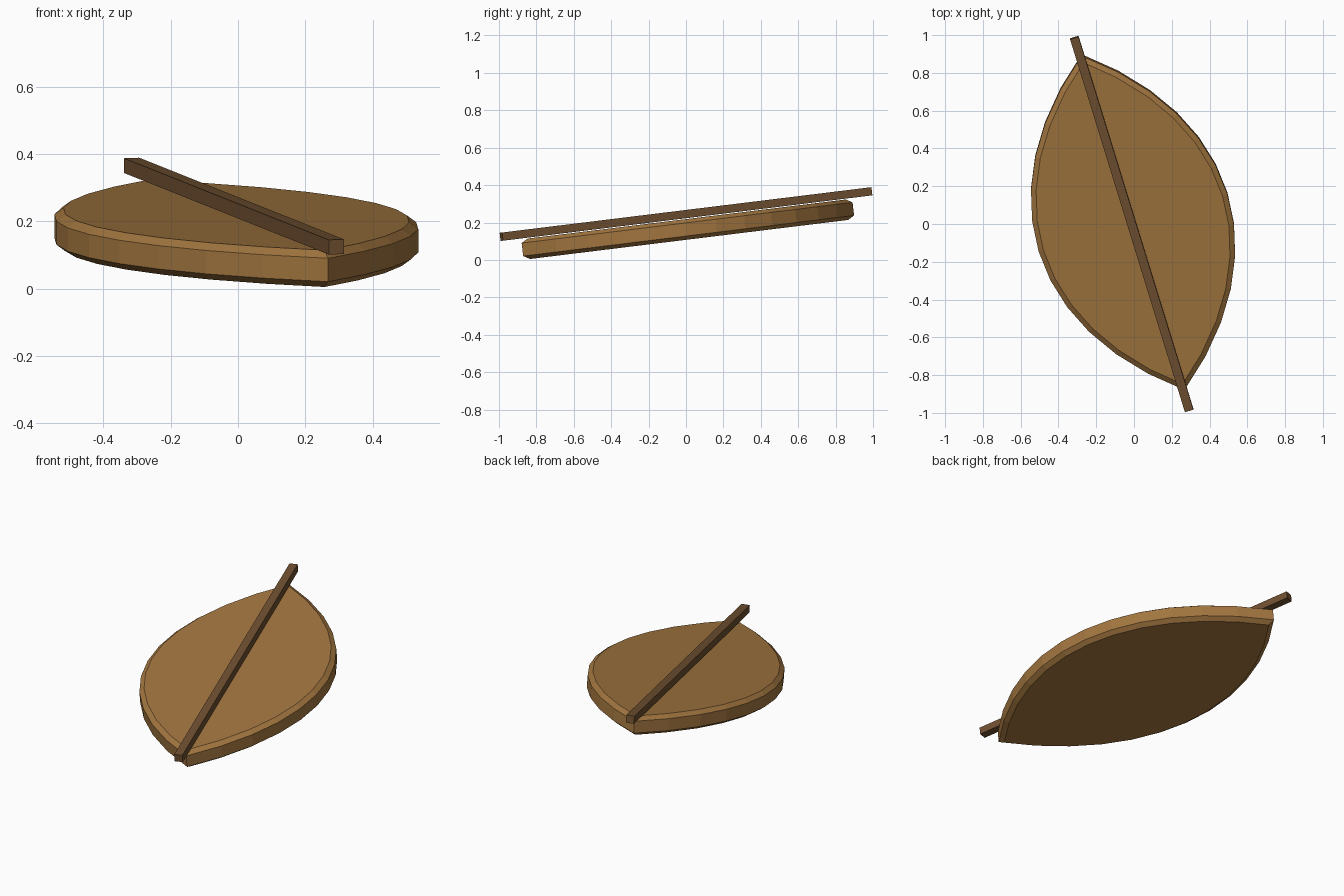
import bpy, bmesh
from math import radians
from mathutils import Matrix, Vector

if "Cube" in bpy.data.objects:
    bpy.data.objects.remove(bpy.data.objects["Cube"])

# Shared lean: turned in plan, then tilted up toward the back
TILT = Matrix.Rotation(radians(7), 4, 'X') @ Matrix.Rotation(radians(17), 4, 'Z')


def material(name, color):
    m = bpy.data.materials.new(name)
    m.diffuse_color = (*color, 1)
    m.use_nodes = True
    m.node_tree.nodes["Principled BSDF"].inputs["Base Color"].default_value = m.diffuse_color
    return m


def finish(bm, name, loc, mat):
    bmesh.ops.recalc_face_normals(bm, faces=bm.faces)
    me = bpy.data.meshes.new(name)
    bm.to_mesh(me)
    bm.free()
    me.materials.append(mat)
    ob = bpy.data.objects.new(name, me)
    ob.matrix_world = Matrix.Translation(loc) @ TILT
    bpy.context.collection.objects.link(ob)
    return ob


def leaf_side(half_len, handle, bulge, steps=12):
    """Cubic curve from the front tip to the back tip, bulging to +x."""
    pts = []
    for i in range(steps):
        t = i / steps
        s = 1 - t
        y = half_len * (t**3 - s**3) + 3 * s * t * handle * (t - s)
        pts.append(Vector((3 * s * t * bulge, y)))
    return pts


def inset(pts, d):
    """Offset a counter-clockwise outline inward with mitred corners."""
    out = []
    for i, p in enumerate(pts):
        a = (p - pts[i - 1]).normalized()
        b = (pts[(i + 1) % len(pts)] - p).normalized()
        na, nb = Vector((-a.y, a.x)), Vector((-b.y, b.x))
        out.append(p + (na + nb) * d / (1 + na.dot(nb)))
    return out


# Leaf board: outline stacked in four levels to give chamfered rims
side = leaf_side(0.932, 0.39, 0.697)
outline = side + [-p for p in side]
rim = inset(outline, 0.027)
bm = bmesh.new()
levels = [(rim, -0.055), (outline, -0.035), (outline, 0.035), (rim, 0.055)]
rings = [[bm.verts.new((p.x, p.y, z)) for p in pts] for pts, z in levels]
for lo, hi in zip(rings, rings[1:]):
    for i in range(len(lo)):
        bm.faces.new((lo[i - 1], lo[i], hi[i], hi[i - 1]))
bm.faces.new(rings[0][::-1])
bm.faces.new(rings[-1])
finish(bm, "leaf_board", (-0.005, 0.01, 0.164), material("tan_wood", (0.36, 0.18, 0.05)))

# Central rib: square bar lying along the leaf
bm = bmesh.new()
bmesh.ops.create_cube(bm, size=1)
bmesh.ops.scale(bm, vec=(0.047, 2.08, 0.044), verts=bm.verts)
finish(bm, "centre_rib", (-0.012, 0, 0.245), material("dark_wood", (0.16, 0.08, 0.03)))
